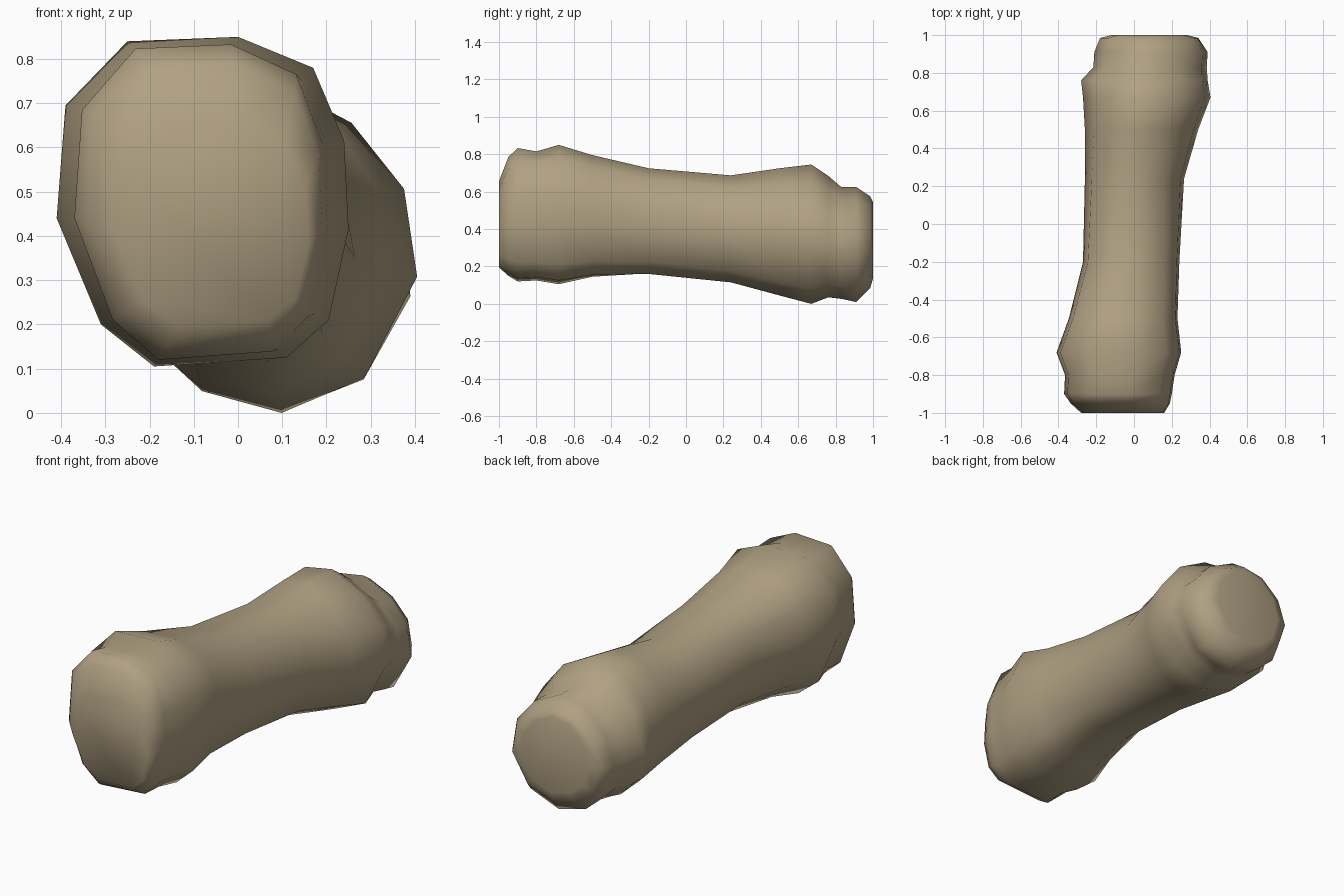
import bpy, bmesh

if "Cube" in bpy.data.objects:
    bpy.data.objects.remove(bpy.data.objects["Cube"])

# Cross-sections (x, z) at the two swollen ends, same winding and point count
FRONT = [(-.25, .845), (0, .855), (.17, .785), (.24, .62), (.25, .42), (.205, .215),
         (.11, .13), (-.19, .11), (-.31, .205), (-.41, .445), (-.39, .70)]
BACK = [(-.08, .72), (.08, .75), (.25, .66), (.37, .51), (.40, .31), (.28, .08),
        (.09, 0), (-.09, .05), (-.22, .17), (-.28, .38), (-.22, .58)]

# Rings along the bone: y, x min, x max, z min, z max
RINGS = [(-1, -.28, .16, .20, .66), (-.95, -.335, .19, .155, .79), (-.9, -.37, .20, .125, .838),
         (-.8, -.365, .215, .13, .82), (-.68, -.41, .25, .11, .855), (-.5, -.345, .23, .15, .80),
         (-.2, -.27, .24, .165, .73), (.24, -.26, .265, .12, .692), (.5, -.26, .34, .05, .73),
         (.67, -.27, .405, .005, .75), (.76, -.28, .39, .04, .69), (.83, -.215, .385, .032, .63),
         (.91, -.21, .39, .015, .63), (.985, -.18, .34, .09, .58), (1, -.12, .28, .14, .55)]


def unit(shape):
    xs, zs = zip(*shape)
    return [((x - min(xs)) / (max(xs) - min(xs)), (z - min(zs)) / (max(zs) - min(zs)))
            for x, z in shape]


front, back = unit(FRONT), unit(BACK)
bm = bmesh.new()
loops = []
for y, x0, x1, z0, z1 in RINGS:
    t = min(1, max(0, (y + .68) / 1.36))
    pts = unit([(a[0] * (1 - t) + b[0] * t, a[1] * (1 - t) + b[1] * t)
                for a, b in zip(front, back)])
    loops.append([bm.verts.new((x0 + u * (x1 - x0), y, z0 + v * (z1 - z0))) for u, v in pts])

# Shaft and knobs
n = len(front)
for a, b in zip(loops, loops[1:]):
    for i in range(n):
        j = (i + 1) % n
        bm.faces.new((a[i], a[j], b[j], b[i]))
# End caps
bm.faces.new(loops[0])
bm.faces.new(loops[-1])
bmesh.ops.recalc_face_normals(bm, faces=bm.faces)
# Rest the lowest point on the ground
low = min(v.co.z for v in bm.verts)
for v in bm.verts:
    v.co.z -= low
for f in bm.faces:
    f.smooth = True

mesh = bpy.data.meshes.new("bone")
bm.to_mesh(mesh)
bm.free()
mat = bpy.data.materials.new("bone tan")
mat.diffuse_color = (.434, .356, .227, 1)
mat.use_nodes = True
mat.node_tree.nodes["Principled BSDF"].inputs["Base Color"].default_value = mat.diffuse_color
mesh.materials.append(mat)
bone = bpy.data.objects.new("bone", mesh)
bpy.context.collection.objects.link(bone)
